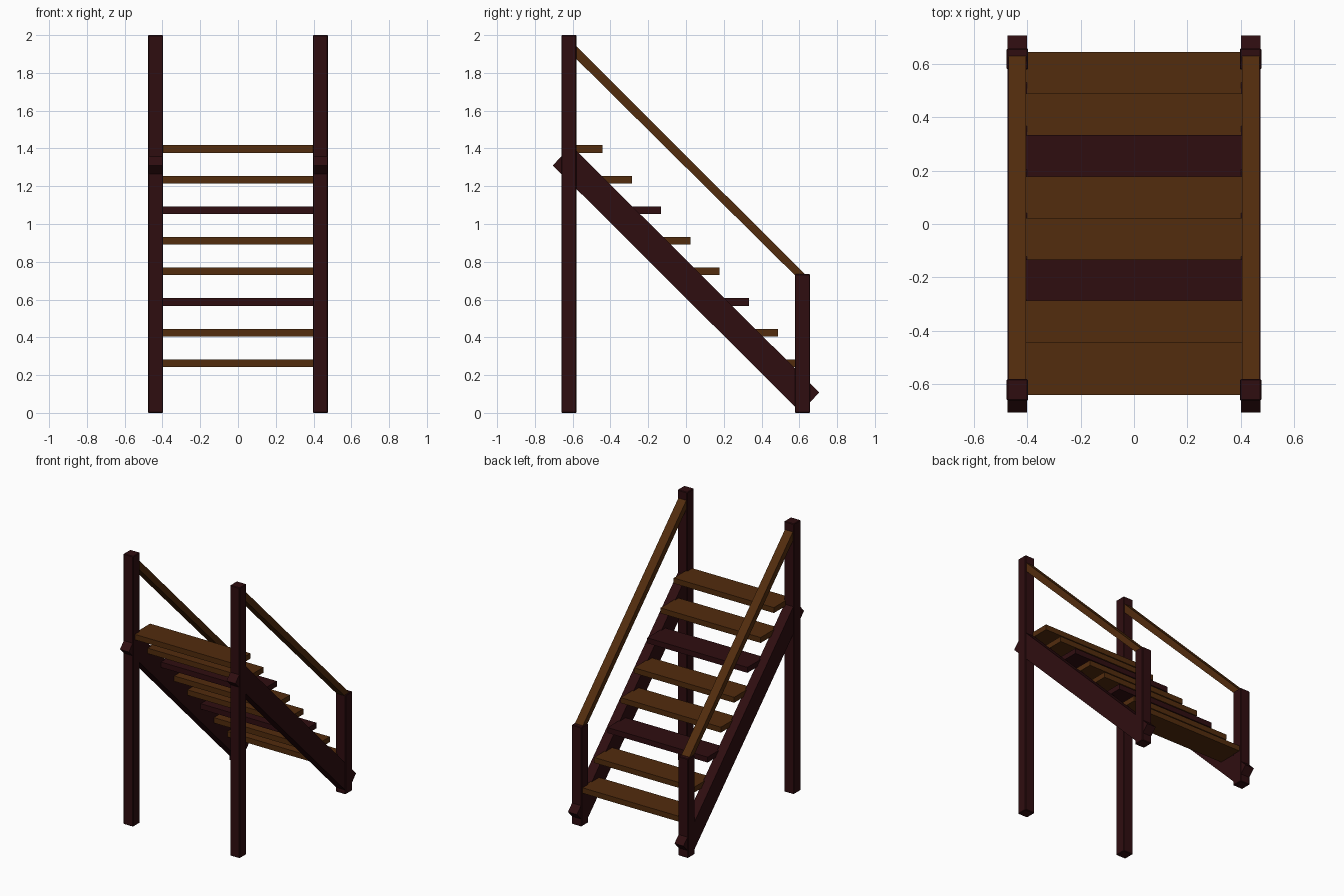
import bpy
import bmesh
from mathutils import Matrix, Vector

if "Cube" in bpy.data.objects:
    bpy.data.objects.remove(bpy.data.objects["Cube"])


def make_material(name, color):
    mat = bpy.data.materials.new(name)
    mat.use_nodes = True
    mat.diffuse_color = color
    mat.node_tree.nodes["Principled BSDF"].inputs["Base Color"].default_value = color
    return mat


brown = make_material("warm brown wood", (0.085, 0.025, 0.004, 1))
dark = make_material("dark red wood", (0.028, 0.004, 0.005, 1))


def add_object(name, bm, mat, bevel=0):
    bmesh.ops.recalc_face_normals(bm, faces=bm.faces)
    mesh = bpy.data.meshes.new(name)
    bm.to_mesh(mesh)
    bm.free()
    mesh.materials.append(mat)
    obj = bpy.data.objects.new(name, mesh)
    bpy.context.collection.objects.link(obj)
    if bevel:
        mod = obj.modifiers.new("Soft edges", "BEVEL")
        mod.width = bevel
        mod.segments = 1
    return obj


def box(name, center, size, mat, bevel=0):
    bm = bmesh.new()
    bmesh.ops.create_cube(bm, size=1, matrix=Matrix.Translation(center) @ Matrix.Diagonal((*size, 1)))
    return add_object(name, bm, mat, bevel)


def side_plank(name, x, width, profile, mat):
    """Extrude a (y, z) outline across x."""
    bm = bmesh.new()
    face = bm.faces.new([bm.verts.new((x - width / 2, y, z)) for y, z in profile])
    moved = bmesh.ops.extrude_face_region(bm, geom=[face])["geom"]
    verts = [v for v in moved if isinstance(v, bmesh.types.BMVert)]
    bmesh.ops.translate(bm, verts=verts, vec=Vector((width, 0, 0)))
    return add_object(name, bm, mat)


# Posts, stringers and handrails on both sides
SIDE_X = 0.436
POST = 0.08
stringer = [(-0.705, 1.31), (0.607, 0.003), (0.705, 0.108), (-0.607, 1.415)]
rail = [(-0.6, 1.893), (0.575, 0.73), (0.629, 0.735), (-0.6, 1.96)]

for side, sign in (("left", 1), ("right", -1)):
    x = sign * SIDE_X
    box(f"{side}_tall_post", (x, -0.62, 1.0), (POST, POST, 2.0), dark, 0.004)
    box(f"{side}_short_post", (x, 0.617, 0.367), (POST, POST, 0.734), dark, 0.004)
    side_plank(f"{side}_stringer", x, 0.073, stringer, dark)
    side_plank(f"{side}_handrail", x, 0.065, rail, brown)

# Open treads climbing toward the front, every third one dark
DEPTH, THICK = 0.198, 0.04
for i in range(8):
    nose, top = 0.643 - 0.155 * i, 0.283 + 0.162 * i
    box(f"tread_{i + 1}", (0, nose - DEPTH / 2, top - THICK / 2),
        (0.82, DEPTH, THICK), dark if i % 3 == 2 else brown)
